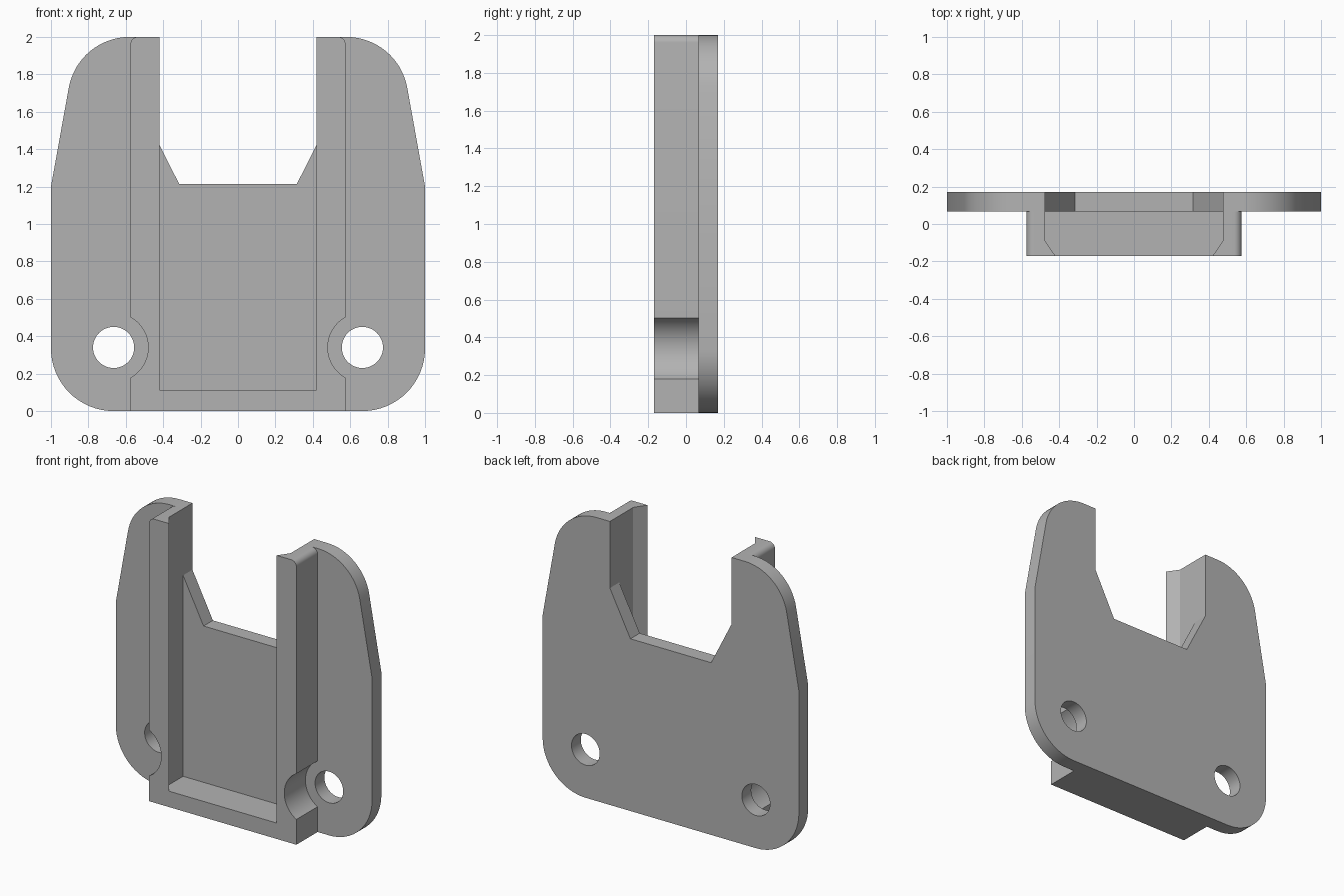
import bpy
import bmesh
from math import cos, sin, radians

cube = bpy.data.objects.get("Cube")
if cube:
    bpy.data.objects.remove(cube, do_unlink=True)

grey = bpy.data.materials.new("plain grey")
grey.use_nodes = True
grey.diffuse_color = (0.45, 0.45, 0.45, 1)
grey.node_tree.nodes["Principled BSDF"].inputs["Base Color"].default_value = grey.diffuse_color

FRONT, SEAM, BACK = -0.17, 0.066, 0.17
HOLE_X, HOLE_Z = 0.665, 0.34


def arc(cx, cy, r, start, end, steps=16):
    """Points on a circle between two angles in degrees."""
    angles = [radians(start + (end - start) * i / steps) for i in range(steps + 1)]
    return [(cx + r * cos(a), cy + r * sin(a)) for a in angles]


def mirrored(half):
    """Close a right-hand outline with its mirror image."""
    return half + [(-x, z) for x, z in reversed(half)]


def prism(name, outline, start, end, axis="Y"):
    """Extrude an outline along Y (outline in XZ) or Z (outline in XY)."""
    place = (lambda p, d: (p[0], d, p[1])) if axis == "Y" else (lambda p, d: (p[0], p[1], d))
    bm = bmesh.new()
    face = bm.faces.new([bm.verts.new(place(p, start)) for p in outline])
    moved = bmesh.ops.extrude_face_region(bm, geom=[face])["geom"]
    shift = place((0, 0), end - start)
    bmesh.ops.translate(bm, vec=shift, verts=[v for v in moved if isinstance(v, bmesh.types.BMVert)])
    bmesh.ops.recalc_face_normals(bm, faces=bm.faces)
    mesh = bpy.data.meshes.new(name)
    bm.to_mesh(mesh)
    bm.free()
    mesh.materials.append(grey)
    obj = bpy.data.objects.new(name, mesh)
    bpy.context.collection.objects.link(obj)
    return obj


def activate(obj):
    bpy.ops.object.select_all(action="DESELECT")
    obj.select_set(True)
    bpy.context.view_layer.objects.active = obj


def cut(obj, cutter):
    """Subtract the cutter and discard it."""
    cutter.hide_render = True
    mod = obj.modifiers.new("cut", "BOOLEAN")
    mod.operation = "DIFFERENCE"
    mod.solver = "EXACT"
    mod.object = cutter
    activate(obj)
    bpy.ops.object.modifier_apply(modifier=mod.name)
    bpy.data.objects.remove(cutter, do_unlink=True)


# Back plate with rounded shoulders and a tapered notch
plate_half = (
    arc(HOLE_X, 0.335, 0.335, -90, 0)
    + [(1.0, 1.2)]
    + arc(0.58, 1.67, 0.33, 10, 90)
    + [(0.475, 2.0), (0.475, 1.53), (0.315, 1.215)]
)
plate = prism("back_plate", mirrored(plate_half), SEAM, BACK)

# Raised frame, rounded at its upper outer corners
frame_half = [(0.575, 0)] + arc(0.535, 1.96, 0.04, 0, 90, 8)
frame = prism("raised_frame", mirrored(frame_half), FRONT, SEAM)

# Pocket, open at the top, with angled retaining lips at the front
pocket_half = [(0.4, FRONT - 0.03), (0.42, FRONT - 0.001), (0.475, -0.09), (0.475, 0.2)]
cut(frame, prism("pocket_cutter", mirrored(pocket_half), 0.112, 2.2, "Z"))

# Screw holes in the plate and clearance scallops in the frame
for side in (-1, 1):
    hole = arc(side * HOLE_X, HOLE_Z, 0.11, 0, 360, 48)[:-1]
    scallop = arc(side * HOLE_X, HOLE_Z, 0.185, 0, 360, 64)[:-1]
    cut(plate, prism("hole_cutter", hole, 0, 0.3))
    cut(frame, prism("scallop_cutter", scallop, -0.3, 0.2))

for obj in (plate, frame):
    activate(obj)
    bpy.ops.object.shade_smooth_by_angle(angle=radians(20))
